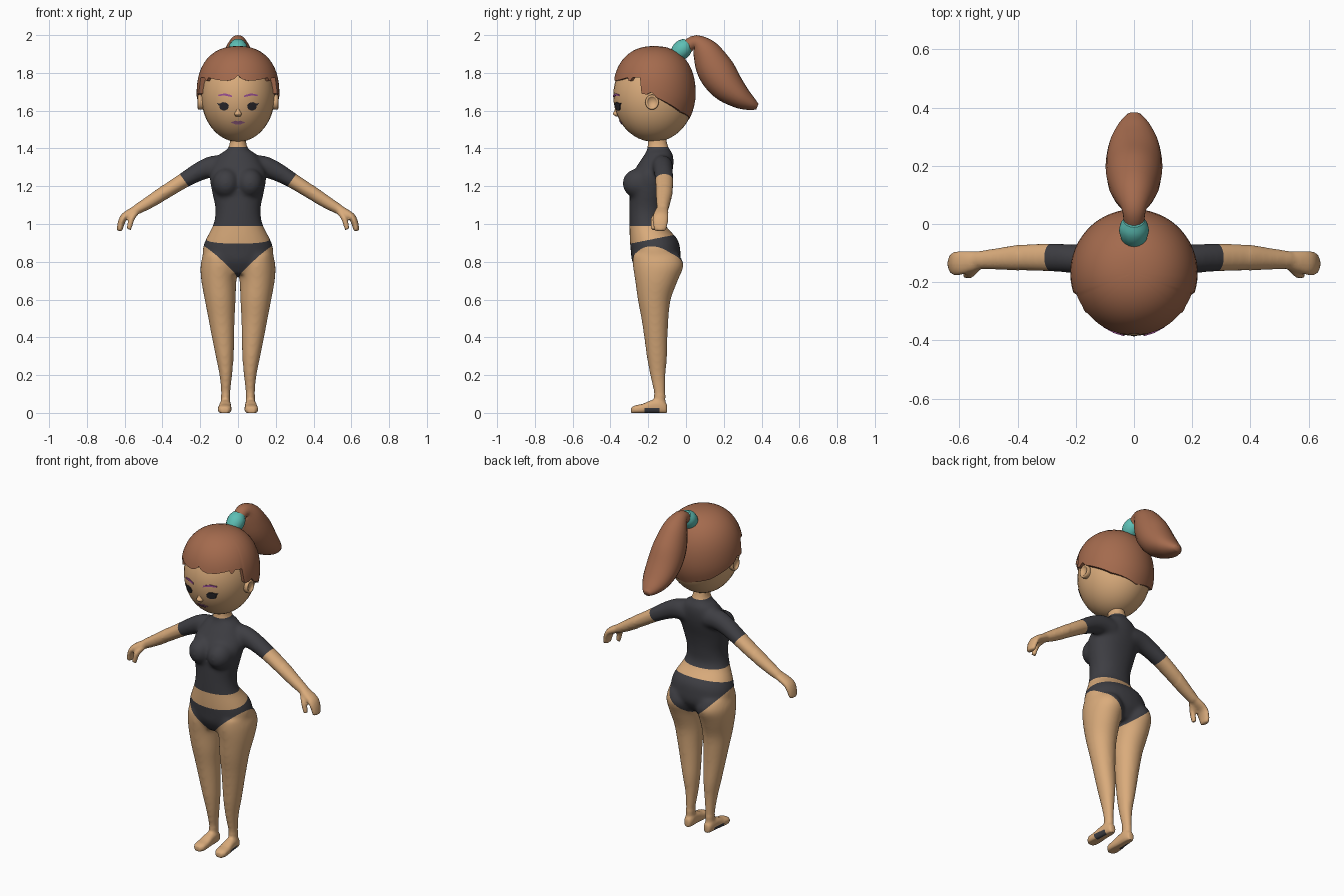
import bpy, bmesh, math
from mathutils import Vector

if "Cube" in bpy.data.objects:
    bpy.data.objects.remove(bpy.data.objects["Cube"])

X, Y, Z = Vector((1, 0, 0)), Vector((0, 1, 0)), Vector((0, 0, 1))


def material(name, *rgb):
    m = bpy.data.materials.new(name)
    m.use_nodes = True
    m.diffuse_color = (*rgb, 1)
    m.node_tree.nodes["Principled BSDF"].inputs["Base Color"].default_value = (*rgb, 1)
    return m


SKIN = material("skin", .70, .41, .20)
HAIR = material("brown hair", .37, .145, .075)
CLOTH = material("charcoal cloth", .048, .048, .056)
TEAL = material("teal band", .11, .52, .46)
EYE = material("eye dark", .025, .022, .027)
BROW = material("brow purple", .33, .08, .30)
LIP = material("lip mauve", .32, .12, .24)


def finish(name, bm, mats, angle=60):
    """Turn a bmesh into a smooth shaded object."""
    bmesh.ops.recalc_face_normals(bm, faces=bm.faces)
    mesh = bpy.data.meshes.new(name)
    bm.to_mesh(mesh)
    bm.free()
    obj = bpy.data.objects.new(name, mesh)
    bpy.context.collection.objects.link(obj)
    for m in mats:
        mesh.materials.append(m)
    for o in bpy.context.selected_objects:
        o.select_set(False)
    obj.select_set(True)
    bpy.context.view_layer.objects.active = obj
    bpy.ops.object.shade_smooth_by_angle(angle=math.radians(angle))
    return obj


def spline(rows, steps):
    """Catmull-Rom through rows of numbers."""
    pts = [Vector(r) for r in rows]
    pts = [pts[0]] + pts + [pts[-1]]
    out = []
    for a, b, c, d in zip(pts, pts[1:], pts[2:], pts[3:]):
        for i in range(steps):
            t = i / steps
            out.append((2 * b + (c - a) * t + (2 * a - 5 * b + 4 * c - d) * t ** 2
                        + (3 * b - a - 3 * c + d) * t ** 3) / 2)
    return out + [pts[-1]]


def loft(bm, rows, u, v=None, sides=24, steps=4, power=1.0, flip=1):
    """Rows of x, y, z, radius u, radius v; without v, rings follow the path."""
    pts = spline(rows, steps)
    rings = []
    for i, p in enumerate(pts):
        centre = Vector(p[:3])
        ahead, behind = pts[min(i + 1, len(pts) - 1)], pts[max(i - 1, 0)]
        side = v or (Vector(ahead[:3]) - Vector(behind[:3])).cross(u).normalized()
        ring = []
        for k in range(sides):
            a = math.tau * k / sides
            c, s = [math.copysign(abs(f) ** power, f) for f in (math.cos(a), math.sin(a))]
            q = centre + u * c * p[3] + side * s * p[4]
            ring.append(bm.verts.new((q.x * flip, q.y, q.z)))
        rings.append(ring)
    for r, s in zip(rings, rings[1:]):
        for k in range(sides):
            j = (k + 1) % sides
            bm.faces.new((r[k], r[j], s[j], s[k]))
    bm.faces.new(rings[0][::-1])
    bm.faces.new(rings[-1])


def ball(bm, centre, radii, u=24, v=16):
    made = bmesh.ops.create_uvsphere(bm, u_segments=u, v_segments=v, radius=1)["verts"]
    for p in made:
        p.co = Vector([c + r * k for c, r, k in zip(centre, radii, p.co)])


# Body: overlapping volumes, later fused into one skin
bm = bmesh.new()
# torso: height, half width, front, back
torso = [(.735, .09, -.25, -.07), (.80, .17, -.285, -.03), (.86, .188, -.293, -.03),
         (.92, .17, -.298, -.045), (1.0, .13, -.30, -.112), (1.08, .12, -.30, -.115),
         (1.17, .138, -.297, -.10), (1.26, .15, -.285, -.075), (1.33, .12, -.245, -.065),
         (1.375, .09, -.215, -.072), (1.405, .05, -.205, -.092), (1.48, .042, -.20, -.11)]
loft(bm, [(0, (f + b) / 2, z, w, (b - f) / 2) for z, w, f, b in torso], X, Y, power=.92)
# leg: height, inner, outer, front, back
leg = [(.84, .03, .185, -.28, -.035), (.78, 0, .199, -.282, -.012), (.70, .008, .195, -.27, -.043),
       (.60, .012, .177, -.256, -.08), (.50, .017, .158, -.237, -.092), (.40, .019, .139, -.222, -.097),
       (.30, .022, .119, -.209, -.099), (.20, .03, .099, -.191, -.107), (.10, .041, .09, -.17, -.108),
       (.03, .042, .09, -.17, -.11)]
# foot: depth position, centre, half width, height
foot = [(-.10, .066, .018, .05), (-.13, .066, .028, .075), (-.18, .068, .031, .072),
        (-.23, .07, .036, .052), (-.27, .071, .035, .044), (-.291, .071, .02, .032)]
arm = [(.06, -.13, 1.30, .06, .06), (.13, -.125, 1.305, .056, .058), (.20, -.12, 1.28, .051, .051),
       (.285, -.115, 1.232, .05, .042), (.38, -.115, 1.172, .046, .038), (.47, -.12, 1.115, .037, .033),
       (.535, -.124, 1.077, .031, .027)]
hand = [(.51, -.124, 1.09, .028, .024), (.565, -.13, 1.062, .038, .022), (.603, -.135, 1.037, .042, .02),
        (.62, -.136, 1.0, .04, .018), (.627, -.137, .962, .03, .015)]
thumb = [(.535, -.145, 1.065, .018, .016), (.562, -.168, 1.03, .018, .016), (.578, -.173, .97, .014, .013)]
for s in (1, -1):
    loft(bm, [((i + o) / 2, (f + b) / 2, z, (o - i) / 2, (b - f) / 2) for z, i, o, f, b in leg],
         X, Y, flip=s)
    loft(bm, [(x, y, h / 2 - .004, w, h / 2) for y, x, w, h in foot], X, Z, power=.75, flip=s)
    for limb in (arm, hand, thumb):
        loft(bm, limb, Y, flip=s)
    ball(bm, (s * .062, -.25, 1.215), (.073, .087, .08))
body = finish("body", bm, [SKIN, CLOTH])
fuse = body.modifiers.new("fuse", 'REMESH')
fuse.mode = 'VOXEL'
fuse.voxel_size = .008
fused = bpy.data.meshes.new_from_object(body.evaluated_get(bpy.context.evaluated_depsgraph_get()))
bpy.data.objects.remove(body)

# Soften the joins, flatten the soles
bm = bmesh.new()
bm.from_mesh(fused)
trunk = [v for v in bm.verts if abs(v.co.x) < .4 and v.co.z > .1]
for verts, times in ((bm.verts[:], 2), (trunk, 12)):
    for _ in range(times):
        bmesh.ops.smooth_vert(bm, verts=verts, factor=.5, use_axis_x=True, use_axis_y=True, use_axis_z=True)
for v in bm.verts:
    v.co.z = max(v.co.z, 0)

# Cut clean hems for shirt, briefs and sole patches
SLEEVE, OPENING, WAIST = Vector((.81, 0, -.58)), Vector((-.933, .156, 1)), Vector((0, -.2, 1))
SLEEVE_AT, OPENING_AT, WAIST_AT = Vector((.285, 0, 1.232)), Vector((.19, -.15, .885)), Vector((0, -.3, .895))
cuts = [(Z * .99, Z), (Z * 1.408, Z), (Z * .025, Z), (Vector(), X), (WAIST_AT, WAIST),
        (Y * -.22, Y), (Y * -.14, Y)]
for s in (1, -1):
    for at, n in ((SLEEVE_AT, SLEEVE), (OPENING_AT, OPENING)):
        cuts.append((Vector((at.x * s, at.y, at.z)), Vector((n.x * s, n.y, n.z))))
for at, n in cuts:
    bmesh.ops.bisect_plane(bm, geom=bm.verts[:] + bm.edges[:] + bm.faces[:], dist=1e-5,
                           plane_co=at, plane_no=n)
for f in bm.faces:
    c = f.calc_center_median()
    c.x = abs(c.x)
    shirt = .99 < c.z < 1.408 and (c.x < .2 or (c - SLEEVE_AT).dot(SLEEVE) < 0)
    briefs = (c - WAIST_AT).dot(WAIST) < 0 < (c - OPENING_AT).dot(OPENING) and c.z < .95
    sole = c.z < .025 and -.22 < c.y < -.14 and c.x > .075
    f.material_index = int(shirt or briefs or sole)
finish("body", bm, [SKIN, CLOTH])

# Head
HEAD, HEAD_R = Vector((0, -.17, 1.68)), Vector((.195, .215, .245))
bm = bmesh.new()
ball(bm, HEAD, HEAD_R, 32, 24)
finish("head", bm, [SKIN])

# Nose
bm = bmesh.new()
loft(bm, [(0, -.368, 1.62, .005, .006), (0, -.367, 1.6, .011, .012),
          (0, -.367, 1.582, .02, .02), (0, -.362, 1.57, .012, .01)], X, Y, sides=12)
finish("nose", bm, [SKIN])

# Ears: a pad with a raised rim
for s, side in ((1, "left"), (-1, "right")):
    bm = bmesh.new()
    loft(bm, [(.17, -.18, 1.645, .03, .034), (.20, -.18, 1.645, .036, .04), (.212, -.18, 1.645, .033, .037),
              (.212, -.18, 1.645, .026, .029), (.205, -.18, 1.645, .02, .023)],
         Y, Z, sides=20, steps=2, flip=s)
    finish(side + "_ear", bm, [SKIN])

# Hair cap: hem height by angle from the front
hem = [(0, 1.787), (5, 1.768), (14, 1.758), (30, 1.762), (48, 1.775), (52, 1.75), (57, 1.775),
       (69, 1.775), (72, 1.69), (80, 1.685), (86, 1.70), (93, 1.67), (135, 1.592), (180, 1.553)]


def hem_height(deg):
    for (a, p), (b, q) in zip(hem, hem[1:]):
        if deg <= b:
            return p + (q - p) * (deg - a) / (b - a)


bm = bmesh.new()
COLS, ROWS = 120, 14
crown = bm.verts.new((0, -.168, 1.942))
inside = bm.verts.new((0, -.168, 1.69))
columns = []
for k in range(COLS):
    a = math.tau * k / COLS
    drop = (hem_height(min(360 * k / COLS, 360 - 360 * k / COLS)) - 1.69) / .252
    n = 2.3 if drop > 0 else 2
    end = math.atan2((1 - abs(drop) ** n) ** (1 / n), drop)
    column = [crown]
    for i in range(1, ROWS + 1):
        s, c = math.sin(end * i / ROWS), math.cos(end * i / ROWS)
        n = 2.3 if c > 0 else 2
        size = (s ** n + abs(c) ** n) ** (-1 / n)
        r, z = .219 * s * size, 1.69 + .252 * c * size
        column.append(bm.verts.new((r * math.sin(a), -.168 - r * math.cos(a), z)))
    column.append(bm.verts.new((r * .84 * math.sin(a), -.168 - r * .84 * math.cos(a), z)))
    columns.append(column + [inside])
for l, r in zip(columns, columns[1:] + columns[:1]):
    for i in range(ROWS + 2):
        bm.faces.new(dict.fromkeys((l[i], l[i + 1], r[i + 1], r[i])))
finish("hair_cap", bm, [HAIR], 50)

# Ponytail and its band
bm = bmesh.new()
loft(bm, [(0, 0, 1.935, .035, .035), (0, .05, 1.962, .042, .038), (0, .102, 1.915, .07, .072),
          (0, .153, 1.822, .092, .097), (0, .212, 1.737, .097, .09), (0, .285, 1.672, .083, .063),
          (0, .345, 1.636, .052, .036), (0, .378, 1.622, .022, .016)], X, sides=20)
finish("ponytail", bm, [HAIR])
bm = bmesh.new()
loft(bm, [(0, -.055, 1.89, .04, .04), (0, -.03, 1.915, .05, .049), (0, -.008, 1.937, .049, .047),
          (0, .012, 1.956, .036, .034)], X, sides=16)
finish("hair_band", bm, [TEAL])


# Face details: thin plates hugging the head
def plate(name, outline, mat, flip=1, lift=.004):
    bm = bmesh.new()

    def on_face(x, z, out):
        y = math.sqrt(1 - (x / HEAD_R.x) ** 2 - ((z - HEAD.z) / HEAD_R.z) ** 2)
        return bm.verts.new((x * flip, HEAD.y - y * HEAD_R.y - out, z))
    front = [on_face(x, z, lift) for x, z in outline]
    back = [on_face(x, z, -.004) for x, z in outline]
    count = len(outline)
    middle = on_face(sum(p[0] for p in outline) / count, sum(p[1] for p in outline) / count, lift)
    for i in range(count):
        j = (i + 1) % count
        bm.faces.new((front[i], front[j], middle))
        bm.faces.new((front[i], back[i], back[j], front[j]))
    bm.faces.new(back)
    finish(name, bm, [mat], 30)


turn = [math.tau * i / 20 for i in range(20)]
for s, side in ((1, "left"), (-1, "right")):
    plate(side + "_eye", [(.074 + .025 * math.cos(a), 1.622 + .021 * math.sin(a)) for a in turn], EYE, s)
    plate(side + "_lash", [(.046, 1.626), (.06, 1.641), (.08, 1.645), (.095, 1.638), (.112, 1.64),
                           (.1, 1.626), (.08, 1.635), (.06, 1.632)], EYE, s, .005)
    plate(side + "_brow", [(.032, 1.672), (.034, 1.682), (.07, 1.692), (.105, 1.684), (.104, 1.678),
                           (.07, 1.68)], BROW, s)
plate("mouth", [(-.038, 1.538), (-.014, 1.547), (0, 1.543), (.014, 1.547), (.038, 1.538),
                (.016, 1.528), (-.016, 1.528)], LIP)
